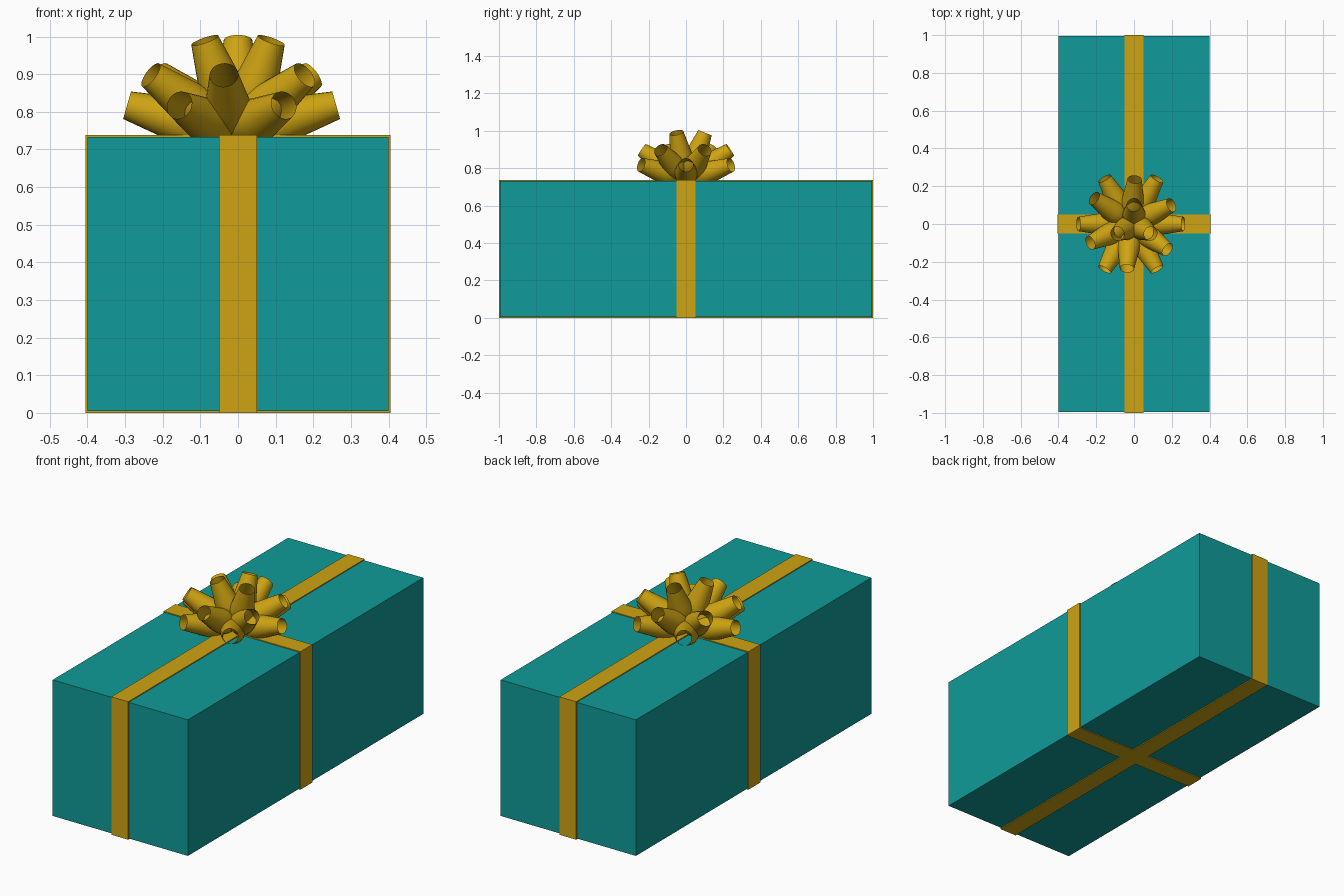
import bpy, bmesh
from math import cos, sin, pi, radians
from mathutils import Vector

if "Cube" in bpy.data.objects:
    bpy.data.objects.remove(bpy.data.objects["Cube"])


def material(name, color):
    m = bpy.data.materials.new(name)
    m.diffuse_color = (*color, 1)
    m.use_nodes = True
    m.node_tree.nodes["Principled BSDF"].inputs["Base Color"].default_value = m.diffuse_color
    return m


teal = material("teal_paper", (0.005, 0.33, 0.32))
gold = material("gold_ribbon", (0.62, 0.37, 0.006))

HX, HY, TOP, T, W = 0.405, 1.0, 0.738, 0.005, 0.05


def add_object(name, bm, mat):
    bmesh.ops.recalc_face_normals(bm, faces=bm.faces)
    me = bpy.data.meshes.new(name)
    bm.to_mesh(me)
    bm.free()
    ob = bpy.data.objects.new(name, me)
    me.materials.append(mat)
    bpy.context.collection.objects.link(ob)
    return ob


# Wrapped box
bpy.ops.mesh.primitive_cube_add(size=1, location=(0, 0, TOP / 2))
box = bpy.context.object
box.name = "gift_box"
box.scale = (2 * (HX - T), 2 * (HY - T), TOP - 2 * T)
box.data.materials.append(teal)


# Flat ribbon bands wrapped all the way around the box
def band(name, half, along_x):
    bm = bmesh.new()
    loops = []
    for s in (-W, W):
        pts = [(-half, 0), (half, 0), (half, TOP), (-half, TOP)]
        loops.append([bm.verts.new((a, s, z) if along_x else (s, a, z)) for a, z in pts])
    for i in range(4):
        j = (i + 1) % 4
        bm.faces.new((loops[0][i], loops[0][j], loops[1][j], loops[1][i]))
    ob = add_object(name, bm, gold)
    mod = ob.modifiers.new("thickness", 'SOLIDIFY')
    mod.thickness = T
    mod.offset = -1
    mod.use_even_offset = True


band("long_ribbon", HY, False)
band("cross_ribbon", HX, True)

# Bow loop profile: (distance from bow centre, radius), open at the tip
PROFILE = [(0.0, 0.004), (0.03, 0.026), (0.06, 0.044), (0.09, 0.056), (0.12, 0.061),
           (0.15, 0.060), (0.18, 0.055), (0.22, 0.049), (0.29, 0.038)]
SIDES = 24


def bow_loop(name, base, azimuth, elevation, length):
    a, e = radians(azimuth), radians(elevation)
    axis = Vector((cos(e) * cos(a), cos(e) * sin(a), sin(e)))
    rot = axis.to_track_quat('Z', 'Y')
    bm = bmesh.new()
    rings = []
    for s, r in PROFILE:
        ring = []
        for k in range(SIDES):
            t = 2 * pi * k / SIDES
            p = Vector((r * cos(t), r * sin(t), s * length / 0.29))
            ring.append(bm.verts.new(rot @ p + Vector(base)))
        rings.append(ring)
    for lo, hi in zip(rings, rings[1:]):
        for k in range(SIDES):
            n = (k + 1) % SIDES
            f = bm.faces.new((lo[k], lo[n], hi[n], hi[k]))
            f.smooth = True
    add_object(name, bm, gold)


# Three tiers of bow loops: count, first angle, elevation, length, centre x
for tier, count, start, elev, length, cx in (
        ("lower", 6, 0, 16, 0.289, -0.017),
        ("middle", 6, 25, 34, 0.286, -0.017),
        ("upper", 3, 90, 68, 0.272, 0.0)):
    for i in range(count):
        bow_loop(f"{tier}_bow_loop_{i + 1}", (cx, 0, 0.738), start + i * 360 / count, elev, length)
